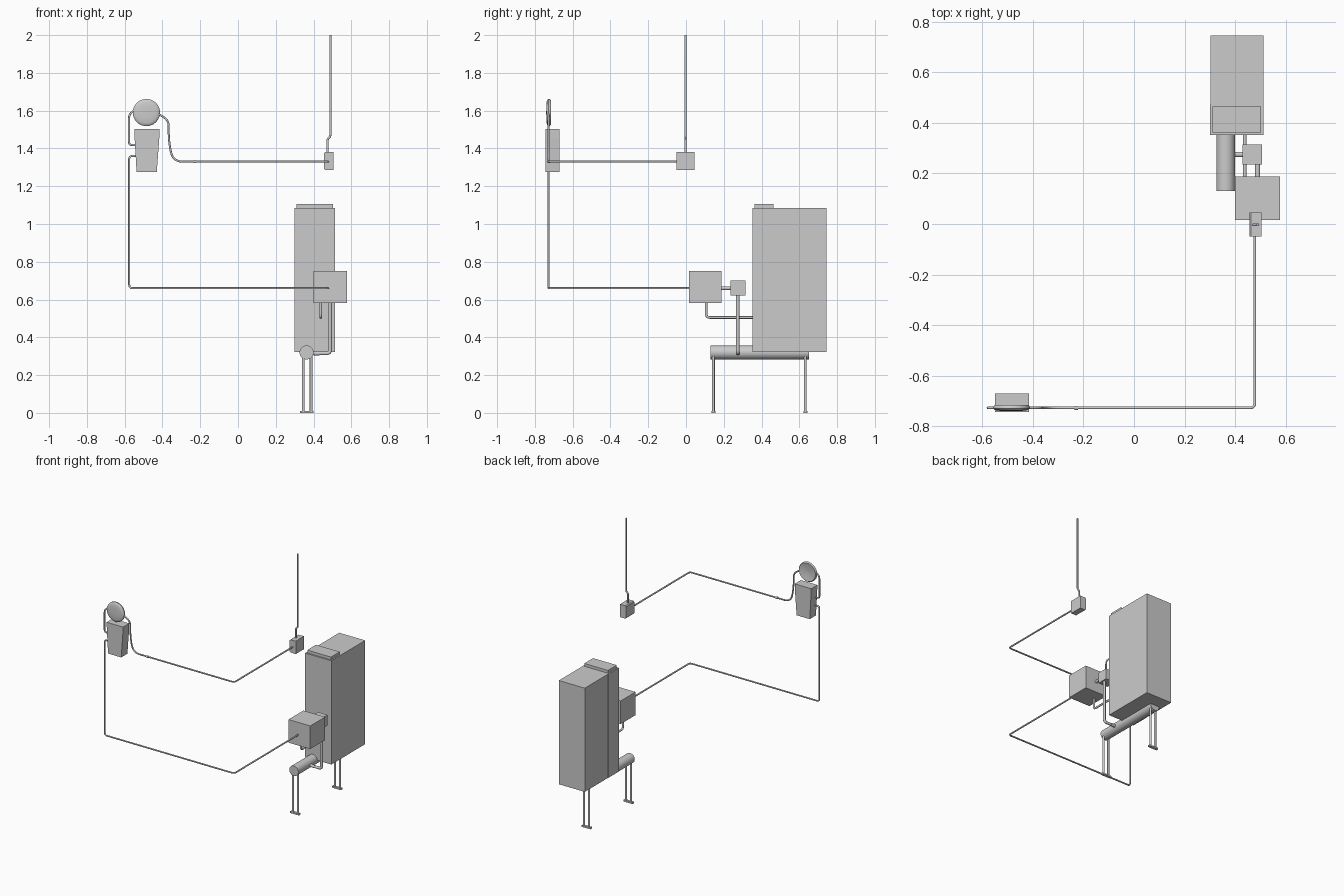
import bpy, bmesh, math
from mathutils import Vector

if "Cube" in bpy.data.objects:
    bpy.data.objects.remove(bpy.data.objects["Cube"])


def finish(name, bm, smooth=False):
    bmesh.ops.recalc_face_normals(bm, faces=bm.faces)
    me = bpy.data.meshes.new(name)
    bm.to_mesh(me)
    bm.free()
    ob = bpy.data.objects.new(name, me)
    bpy.context.collection.objects.link(ob)
    if smooth:
        bpy.ops.object.select_all(action='DESELECT')
        ob.select_set(True)
        bpy.context.view_layer.objects.active = ob
        bpy.ops.object.shade_smooth_by_angle(angle=math.radians(40))
    return ob


def box(name, x, y, z):
    bm = bmesh.new()
    bmesh.ops.create_cube(bm, size=1)
    for v in bm.verts:
        v.co = [lo + (c + 0.5) * (hi - lo) for c, (lo, hi) in zip(v.co, (x, y, z))]
    return finish(name, bm)


def extrude_xz(name, profile, y0, y1):
    bm = bmesh.new()
    a = [bm.verts.new((x, y0, z)) for x, z in profile]
    b = [bm.verts.new((x, y1, z)) for x, z in profile]
    n = len(a)
    bm.faces.new(a)
    bm.faces.new(b[::-1])
    for i in range(n):
        bm.faces.new((a[i], b[i], b[(i + 1) % n], a[(i + 1) % n]))
    return finish(name, bm)


def pipe(name, pts, r, fillet=0.02, sides=12):
    # round each path corner, then sweep a ring along the path
    pts = [Vector(p) for p in pts]
    path = [pts[0]]
    for a, p, b in zip(pts, pts[1:], pts[2:]):
        d = min(fillet, (a - p).length * 0.48, (b - p).length * 0.48)
        s, e = p + (a - p).normalized() * d, p + (b - p).normalized() * d
        for i in range(7):
            t = i / 6
            path.append(s * (1 - t) ** 2 + p * 2 * t * (1 - t) + e * t * t)
    path.append(pts[-1])
    bm = bmesh.new()
    rings = []
    tan = (path[1] - path[0]).normalized()
    nor = tan.orthogonal().normalized()
    for i, p in enumerate(path):
        new = (path[min(i + 1, len(path) - 1)] - path[max(i - 1, 0)]).normalized()
        nor = tan.rotation_difference(new) @ nor
        tan = new
        bi = tan.cross(nor)
        rings.append([bm.verts.new(p + r * (math.cos(k) * nor + math.sin(k) * bi))
                      for k in (2 * math.pi * j / sides for j in range(sides))])
    for a, b in zip(rings, rings[1:]):
        for j in range(sides):
            k = (j + 1) % sides
            bm.faces.new((a[j], a[k], b[k], b[j]))
    bm.faces.new(rings[0])
    bm.faces.new(rings[-1])
    return finish(name, bm, True)


# Cabinet
box("cabinet_front", (0.30, 0.513), (0.352, 0.475), (0.322, 1.085))
box("cabinet_rear", (0.302, 0.513), (0.475, 0.745), (0.322, 1.085))
box("cabinet_lid", (0.31, 0.503), (0.362, 0.464), (1.085, 1.106))

# Supporting cylinder and its two leg frames
pipe("base_cylinder", [(0.363, 0.13, 0.32), (0.363, 0.65, 0.32)], 0.037, sides=32)
for tag, y in (("front", 0.145), ("rear", 0.632)):
    for side, x in (("left", 0.346), ("right", 0.387)):
        pipe(f"{tag}_{side}_leg", [(x, y, 0.005), (x, y, 0.31)], 0.0075)
    box(f"{tag}_foot", (0.328, 0.401), (y - 0.01, y + 0.01), (0, 0.011))

# Control box, valve block and connecting pipework
box("control_box", (0.40, 0.577), (0.015, 0.188), (0.582, 0.752))
box("valve_block", (0.43, 0.507), (0.235, 0.315), (0.622, 0.70))
pipe("valve_connector", [(0.489, 0.185, 0.66), (0.489, 0.24, 0.66)], 0.01)
pipe("valve_side_connector", [(0.40, 0.275, 0.315), (0.432, 0.275, 0.315)], 0.011)
pipe("valve_pipe", [(0.488, 0.274, 0.63), (0.488, 0.274, 0.315), (0.385, 0.274, 0.315)], 0.0095)
pipe("cabinet_pipe", [(0.438, 0.107, 0.59), (0.438, 0.107, 0.505), (0.438, 0.36, 0.505)], 0.007)

# Upper junction box with chamfered edges, and conduit with a small jog
c = 0.006
extrude_xz("junction_box", [(0.456, 1.286 + c), (0.456 + c, 1.286), (0.505, 1.286), (0.505, 1.381),
                            (0.456 + c, 1.381), (0.456, 1.381 - c)], -0.05, 0.045)
pipe("ceiling_conduit", [(0.474, -0.003, 1.37), (0.474, -0.003, 1.45),
                         (0.489, -0.003, 1.463), (0.489, -0.003, 2.0)], 0.006, 0.01)

# Long cables
Y = -0.727
pipe("lower_cable", [(0.478, 0.02, 0.66), (0.478, Y, 0.66), (-0.576, Y, 0.66),
                     (-0.576, Y, 1.36), (-0.54, Y, 1.36)], 0.0055)
pipe("upper_cable", [(0.478, -0.045, 1.33), (0.478, Y, 1.33), (-0.23, Y, 1.33)], 0.0055)
pipe("cable_collar", [(-0.222, Y, 1.33), (-0.236, Y, 1.33)], 0.0085)
pipe("dish_cable", [(-0.23, Y, 1.33), (-0.345, Y, 1.33), (-0.367, Y, 1.44),
                    (-0.367, Y, 1.55), (-0.425, Y, 1.585)], 0.0055, 0.08)
pipe("dish_link", [(-0.545, Y, 1.606), (-0.577, Y, 1.58), (-0.577, Y, 1.418),
                   (-0.54, Y, 1.418)], 0.0055, 0.025)

# Tapered housing below the dish
extrude_xz("sensor_housing", [(-0.549, 1.503), (-0.415, 1.503), (-0.417, 1.45), (-0.430, 1.276),
                              (-0.537, 1.276), (-0.547, 1.45)], -0.743, -0.671)

# Round dish: domed front, rounded rim, shallow hollow back
profile = [(0.001, -0.740), (0.03, -0.7395), (0.055, -0.738), (0.066, -0.735), (0.072, -0.729),
           (0.072, -0.722), (0.067, -0.716), (0.05, -0.719), (0.03, -0.722), (0.001, -0.724)]
bm = bmesh.new()
N = 40
rings = [[bm.verts.new((-0.485 + r * math.cos(2 * math.pi * j / N), y,
                        1.59 + r * math.sin(2 * math.pi * j / N))) for j in range(N)]
         for r, y in profile]
for a, b in zip(rings, rings[1:]):
    for j in range(N):
        k = (j + 1) % N
        bm.faces.new((a[j], a[k], b[k], b[j]))
bm.faces.new(rings[0])
bm.faces.new(rings[-1])
finish("dish", bm, True)
